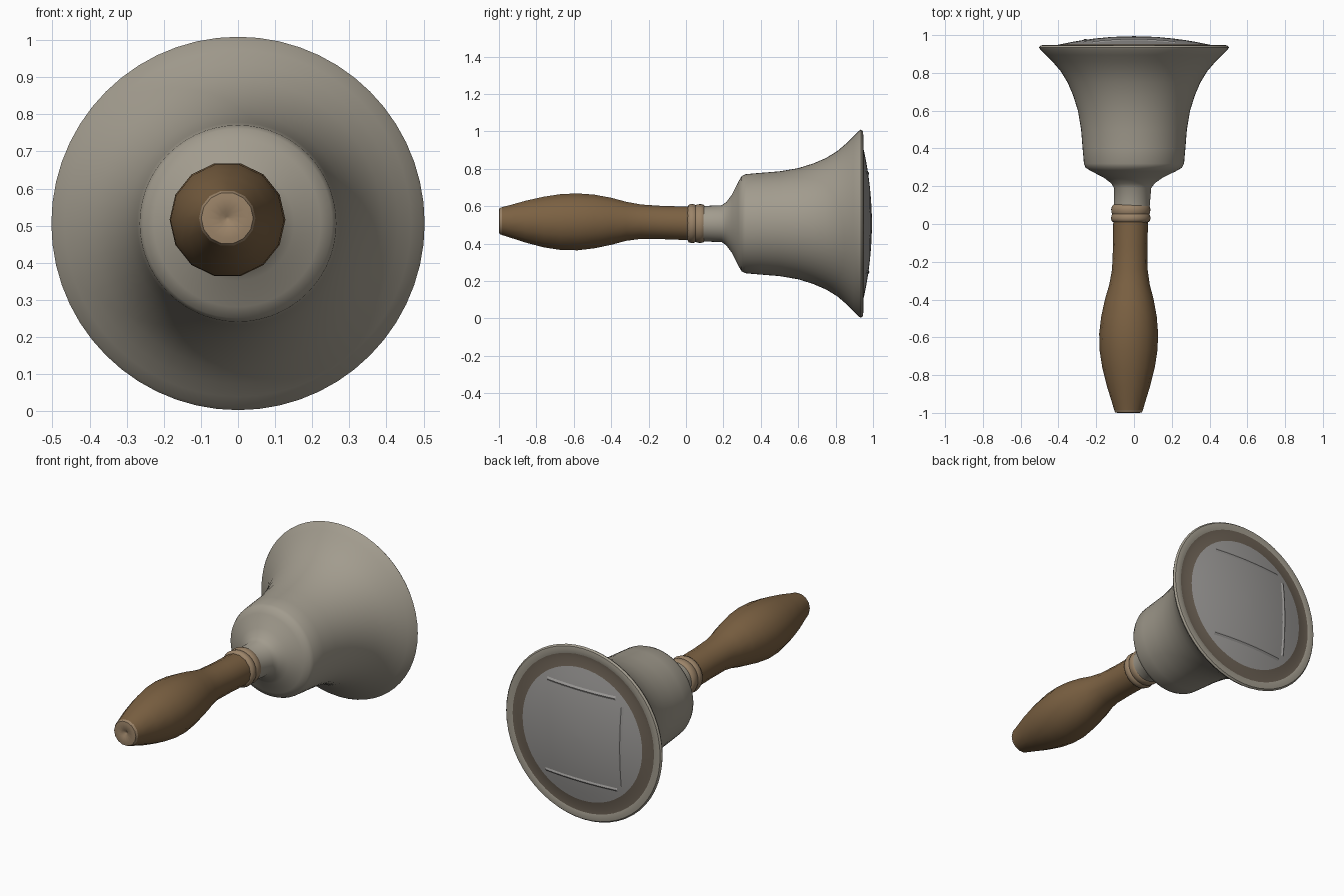
import bpy, bmesh, math

if "Cube" in bpy.data.objects:
    bpy.data.objects.remove(bpy.data.objects["Cube"])


def material(name, rgb):
    m = bpy.data.materials.new(name)
    m.diffuse_color = (*rgb, 1)
    m.use_nodes = True
    m.node_tree.nodes["Principled BSDF"].inputs["Base Color"].default_value = m.diffuse_color
    return m


metal = material("aged_metal", (0.36, 0.33, 0.27))
wood = material("turned_wood", (0.20, 0.12, 0.055))
pale = material("pale_wood", (0.33, 0.23, 0.14))
grime = material("dark_grime", (0.15, 0.12, 0.09))
dull = material("dull_grey", (0.33, 0.32, 0.31))


def finish(name, bm, mat, angle=40):
    bmesh.ops.recalc_face_normals(bm, faces=bm.faces)
    me = bpy.data.meshes.new(name)
    bm.to_mesh(me)
    bm.free()
    ob = bpy.data.objects.new(name, me)
    bpy.context.collection.objects.link(ob)
    me.materials.append(mat)
    bpy.ops.object.select_all(action='DESELECT')
    ob.select_set(True)
    bpy.context.view_layer.objects.active = ob
    bpy.ops.object.shade_smooth_by_angle(angle=math.radians(angle))
    return ob


def loft(name, rings, sides, mat, cap_start=False, cap_end=False, angle=40):
    """Rings along y, each (y, radius, centre x, centre z)."""
    bm = bmesh.new()
    loops = []
    for y, r, cx, cz in rings:
        loops.append([bm.verts.new((cx + r * math.cos(2 * math.pi * i / sides), y,
                                    cz + r * math.sin(2 * math.pi * i / sides)))
                      for i in range(sides)])
    for a, b in zip(loops, loops[1:]):
        for i in range(sides):
            j = (i + 1) % sides
            bm.faces.new((a[i], a[j], b[j], b[i]))
    if cap_start:
        bm.faces.new(loops[0])
    if cap_end:
        bm.faces.new(loops[-1])
    return finish(name, bm, mat, angle)


CZ = 0.506

# Flared bell with neck, shoulder and rounded lip
bell = [(0.09, 0.095), (0.19, 0.098), (0.215, 0.115), (0.245, 0.155), (0.28, 0.225),
        (0.298, 0.255), (0.32, 0.265), (0.40, 0.272), (0.50, 0.28), (0.60, 0.297),
        (0.68, 0.322), (0.75, 0.352), (0.81, 0.389), (0.86, 0.432), (0.895, 0.467),
        (0.922, 0.495), (0.935, 0.503), (0.945, 0.495), (0.948, 0.475), (0.944, 0.455)]
loft("bell", [(y, r, -0.017 * max(0, 1 - y / 0.32), CZ) for y, r in bell], 56, metal)

# Closed mouth: grimy ring and a gently bulging plate
DOME = lambda r: 0.947 + 0.047 * (1 - min(1, r / 0.41) ** 2)
loft("mouth_ring", [(0.944, 0.456, 0, CZ), (0.943, 0.43, 0, CZ), (DOME(0.385), 0.385, 0, CZ)],
     56, grime)
radii = [0.385, 0.33, 0.27, 0.2, 0.13, 0.06, 0.01]
loft("mouth_plate", [(DOME(r), r, 0, CZ) for r in radii], 56, dull, cap_end=True)


# Low ridges framing the square panel on the plate
def ridge(name, offset, half, along_x):
    bm = bmesh.new()
    rows = []
    for k in range(9):
        t = -half + 2 * half * k / 8
        row = []
        for d, h in ((-0.018, -0.004), (0, 0.006), (0.018, -0.004)):
            u, v = (t, offset + d) if along_x else (offset + d, t)
            row.append(bm.verts.new((u, DOME(math.hypot(u, v)) + h, CZ + v)))
        rows.append(row)
    for a, b in zip(rows, rows[1:]):
        for i in range(2):
            bm.faces.new((a[i], a[i + 1], b[i + 1], b[i]))
    finish(name, bm, dull)


ridge("lower_ridge", -0.26, 0.23, True)
ridge("upper_ridge", 0.27, 0.22, True)
ridge("side_ridge", -0.26, 0.23, False)

# Two-bead collar between neck and handle
beads = [(0.008, 0.088), (0.014, 0.1), (0.03, 0.105), (0.046, 0.102), (0.052, 0.098),
         (0.06, 0.102), (0.078, 0.104), (0.094, 0.1), (0.102, 0.092)]
loft("collar", [(y, r, -0.017, 0.507) for y, r in beads], 32, pale, True, True, 50)

# Bulging wooden handle, faintly faceted
handle = [(-0.985, 0.076, 0.520), (-0.95, 0.086, 0.519), (-0.86, 0.114, 0.517),
          (-0.76, 0.139, 0.515), (-0.67, 0.153, 0.515), (-0.58, 0.156, 0.516),
          (-0.49, 0.147, 0.518), (-0.40, 0.129, 0.519), (-0.32, 0.107, 0.519),
          (-0.24, 0.094, 0.517), (-0.12, 0.091, 0.512), (0.015, 0.092, 0.508)]
loft("handle", [(y, r, -0.018 + 0.011 * max(-1, y * 1.6), z) for y, r, z in handle],
     14, wood, cap_end=True, angle=35)

# Pale worn handle end with a shallow centre dimple
loft("handle_end", [(-0.985, 0.076, -0.029, 0.520), (-0.998, 0.07, -0.029, 0.520),
                    (-1.0, 0.055, -0.029, 0.520), (-0.998, 0.02, -0.029, 0.520),
                    (-0.985, 0.005, -0.029, 0.520)], 14, pale, cap_end=True, angle=50)
